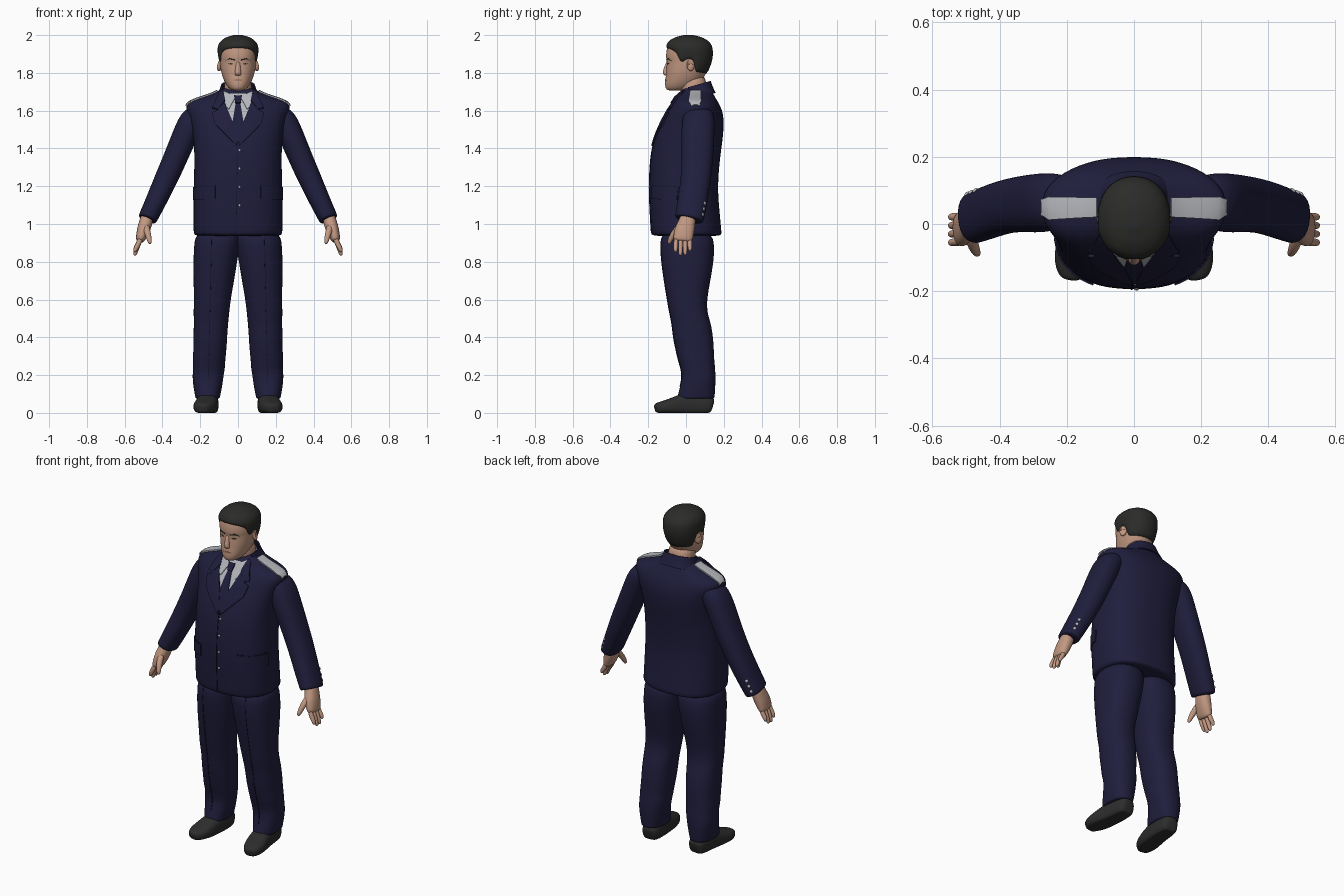
import bpy, bmesh, math
from mathutils import Vector
from mathutils.bvhtree import BVHTree

if "Cube" in bpy.data.objects:
    bpy.data.objects.remove(bpy.data.objects["Cube"])


def material(name, r, g, b):
    m = bpy.data.materials.new(name)
    m.use_nodes = True
    m.diffuse_color = (r, g, b, 1)
    m.node_tree.nodes["Principled BSDF"].inputs["Base Color"].default_value = (r, g, b, 1)
    return m


navy = material("navy cloth", .014, .013, .046)
seam = material("dark navy", .008, .008, .028)
skin = material("skin", .54, .315, .222)
lips = material("lip brown", .38, .19, .14)
hair_black = material("hair black", .024, .024, .022)
shoe_black = material("shoe black", .026, .026, .026)
grey = material("light grey cloth", .46, .47, .5)
silver = material("silver metal", .5, .5, .52)


def finish(name, bm, mat, mirror=False, thick=0, subsurf=2):
    mesh = bpy.data.meshes.new(name)
    bm.to_mesh(mesh)
    bm.free()
    mesh.materials.append(mat)
    mesh.shade_smooth()
    ob = bpy.data.objects.new(name, mesh)
    bpy.context.collection.objects.link(ob)
    if mirror:
        ob.modifiers.new("Mirror", 'MIRROR').use_mirror_merge = False
    if subsurf:
        sub = ob.modifiers.new("Smooth", 'SUBSURF')
        sub.levels = sub.render_levels = subsurf
    if thick:
        ob.modifiers.new("Thickness", 'SOLIDIFY').thickness = thick
        ob.modifiers.new("Crisp", 'EDGE_SPLIT')
    return ob


def oval(a, ru, rv, power):
    c, s = math.cos(a), math.sin(a)
    return (math.copysign(abs(c) ** (2 / power), c) * ru,
            math.copysign(abs(s) ** (2 / power), s) * rv)


def skin_rings(rows, caps=True):
    """Bridge equal rows of points into a tube."""
    bm = bmesh.new()
    loops = [[bm.verts.new(p) for p in row] for row in rows]
    n = len(loops[0])
    for lo, hi in zip(loops, loops[1:]):
        for i in range(n):
            bm.faces.new((lo[i], lo[(i + 1) % n], hi[(i + 1) % n], hi[i]))
    if caps:
        bm.faces.new(loops[0])
        bm.faces.new(loops[-1])
    bmesh.ops.recalc_face_normals(bm, faces=bm.faces)
    return bm


def loft(name, rings, mat, hint=None, power=2.3, n=24, mirror=False, caps=True,
         shape=None, keep=None, thick=0):
    """Rings are (x, y, z, ru, rv); flat unless a hint turns them along the path."""
    pts = [Vector(r[:3]) for r in rings]
    rows = []
    for i, r in enumerate(rings):
        u, v = Vector((1, 0, 0)), Vector((0, 1, 0))
        if hint:
            t = (pts[min(i + 1, len(pts) - 1)] - pts[max(i - 1, 0)]).normalized()
            u = Vector(hint)
            u = (u - t * u.dot(t)).normalized()
            v = t.cross(u)
        row = []
        for k in range(n):
            a, b = oval(math.tau * k / n, r[3], r[4], power)
            p = pts[i] + u * a + v * b
            row.append(shape(p) if shape else p)
        rows.append(row)
    bm = skin_rings(rows, caps)
    if keep:
        bmesh.ops.delete(bm, geom=[v for v in bm.verts if not keep(v.co)], context='VERTS')
    return finish(name, bm, mat, mirror, thick)


def box_rows(rows):
    """(z, x in, x out, y front, y back) to rings."""
    return [((a + b) / 2, (f + k) / 2, z, (b - a) / 2, (k - f) / 2) for z, a, b, f, k in rows]


def trees(targets):
    dg = bpy.context.evaluated_depsgraph_get()
    dg.update()
    return [BVHTree.FromObject(t, dg) for t in targets]


def cast(bvhs, p, d):
    hits = [h for h in (b.ray_cast(p, d) for b in bvhs) if h[0]]
    return min(hits, key=lambda h: h[3]) if hits else min(
        (b.find_nearest(p) for b in bvhs), key=lambda h: h[3])


def plate(name, outline, targets, mat, lift=.004, thick=.005, mirror=False, down=False):
    """Lay a flat outline over a surface, from the front or from above."""
    place = (lambda a, b: (a, b, 3)) if down else (lambda a, b: (a, -2, b))
    d = Vector((0, 0, -1) if down else (0, 1, 0))
    bm = bmesh.new()
    bm.faces.new([bm.verts.new(place(*p)) for p in outline])
    bmesh.ops.triangulate(bm, faces=bm.faces)
    for axis, col in (((1, 0, 0), 0), ((0, 1, 0) if down else (0, 0, 1), 1)):
        lo, hi = min(p[col] for p in outline), max(p[col] for p in outline)
        for k in range(1, int((hi - lo) / .012) + 1):
            bmesh.ops.bisect_plane(bm, geom=bm.verts[:] + bm.edges[:] + bm.faces[:],
                                   plane_co=Vector(axis) * (lo + k * .012), plane_no=axis)
    bvhs = trees(targets)
    for v in bm.verts:
        co, no = cast(bvhs, v.co, d)[:2]
        v.co = co + no * lift
    bm.normal_update()
    for f in bm.faces:
        if f.normal.dot(d) > 0:
            f.normal_flip()
    return finish(name, bm, mat, mirror, thick, 0)


def stud(name, start, d, targets, size, mirror=False):
    co, no = cast(trees(targets), Vector(start), Vector(d))[:2]
    bm = bmesh.new()
    bmesh.ops.create_uvsphere(bm, u_segments=12, v_segments=8, radius=size)
    for v in bm.verts:
        v.co = co + v.co - no * v.co.dot(no) * .4
    return finish(name, bm, silver, mirror, 0, 0)


# Jacket body and sleeves
body = [(.936, .235, -.182, .19), (.943, .236, -.184, .19), (1.1, .236, -.193, .175),
        (1.2, .235, -.196, .168), (1.35, .231, -.19, .18), (1.45, .235, -.17, .196),
        (1.55, .255, -.125, .203), (1.61, .278, -.092, .19), (1.642, .272, -.068, .172),
        (1.665, .21, -.053, .158), (1.688, .135, -.04, .145), (1.71, .095, -.025, .132),
        (1.725, .08, -.015, .12)]
jacket = loft("jacket", box_rows([(z, -w, w, f, b) for z, w, f, b in body]), navy, n=32, power=2.4)
sleeve = loft("sleeves", [(.18, .07, 1.59, .07, .045), (.24, .067, 1.568, .086, .07),
                          (.281, .062, 1.47, .089, .067), (.331, .06, 1.35, .084, .064),
                          (.38, .053, 1.24, .08, .062), (.43, .036, 1.13, .08, .056),
                          (.478, .018, 1.03, .077, .051), (.481, .016, 1.022, .076, .05)],
              navy, hint=(0, 1, 0), mirror=True)

# Trousers with soft folds, and shoes
trousers = loft("trousers", box_rows([
    (.97, -.02, .225, -.135, .14), (.88, -.01, .234, -.138, .152), (.8, .004, .237, -.132, .147),
    (.7, .02, .236, -.117, .13), (.6, .038, .234, -.1, .111), (.53, .046, .236, -.088, .113),
    (.47, .052, .234, -.074, .134), (.4, .057, .237, -.068, .144), (.34, .06, .236, -.055, .148),
    (.28, .067, .241, -.042, .15), (.24, .068, .238, -.028, .155), (.19, .077, .242, -.02, .157),
    (.14, .083, .237, -.032, .156), (.08, .096, .226, -.047, .152), (.074, .097, .225, -.046, .15)]),
    navy, mirror=True)
plate("trouser_creases", [(.156, .14), (.16, .14), (.142, .93), (.138, .93)], [trousers], seam,
      .003, .003, True)
loft("shoes", [(.153, .143, .035, .03, .035), (.154, .13, .04, .05, .05), (.156, .06, .045, .055, .06),
               (.162, -.01, .045, .057, .062), (.172, -.07, .035, .062, .045),
               (.183, -.12, .03, .057, .034), (.19, -.155, .025, .037, .028),
               (.192, -.165, .022, .02, .018)], shoe_black, hint=(1, 0, 0), power=2.6, mirror=True,
     shape=lambda p: Vector((p.x, p.y, max(p.z, 0))))

# Hands
loft("palms", [(.48, .012, 1.05, .042, .034), (.487, .006, 1.01, .045, .036),
               (.5, -.008, .97, .054, .036), (.515, -.016, .925, .053, .027),
               (.521, -.018, .905, .048, .02)], skin, hint=(0, 1, 0), n=16, mirror=True)
for label, y, tip in (("index", -.052, .85), ("middle", -.028, .832),
                      ("ring", -.004, .834), ("little", .02, .856)):
    loft(label + "_fingers", [(.513, y, .93, .0135, .015), (.529, y * 1.03, .89, .0135, .015),
                              (.543, y * 1.06, tip + .018, .0125, .013),
                              (.547, y * 1.06, tip, .008, .008)],
         skin, hint=(0, 1, 0), power=2, n=8, mirror=True)
loft("thumbs", [(.492, -.02, 1.0, .018, .022), (.48, -.06, .958, .019, .019),
                (.47, -.083, .92, .015, .015), (.464, -.092, .893, .009, .009)],
     skin, hint=(0, 1, 0), power=2, n=8, mirror=True)

# Head, neck and features
face = [(1.706, .026, -.09, -.03), (1.713, .044, -.107, .02), (1.74, .066, -.113, .07),
        (1.78, .083, -.107, .098), (1.82, .093, -.105, .118), (1.86, .097, -.101, .128),
        (1.875, .098, -.106, .13), (1.9, .1, -.106, .131), (1.94, .097, -.1, .126),
        (1.965, .08, -.08, .105), (1.98, .052, -.05, .075), (1.987, .02, -.01, .035)]
head = loft("head", box_rows([(z, -w, w, f, b) for z, w, f, b in face]), skin, n=32, power=2.15)
loft("neck", [(0, .05, 1.62, .075, .07), (0, .04, 1.7, .073, .068), (0, .035, 1.8, .075, .075)], skin)
loft("nose", [(0, -.094, 1.865, .01, .008), (0, -.101, 1.835, .013, .013),
              (0, -.108, 1.805, .017, .017), (0, -.106, 1.792, .019, .015),
              (0, -.1, 1.784, .012, .009)], skin, power=2, n=12)
loft("ears", [(.084, .02, 1.84, .018, .026), (.095, .024, 1.841, .022, .034),
              (.103, .028, 1.843, .021, .033), (.102, .028, 1.843, .012, .022)],
     skin, hint=(0, 1, 0), power=2, n=14, mirror=True)
plate("eyes", [(.022, 1.847), (.037, 1.852), (.053, 1.848), (.037, 1.844)], [head], hair_black,
      .002, .003, True)
plate("eyebrows", [(.017, 1.866), (.045, 1.872), (.064, 1.864), (.045, 1.878), (.017, 1.871)],
      [head], hair_black, .003, .004, True)
plate("mouth", [(-.03, 1.762), (-.01, 1.767), (.01, 1.767), (.03, 1.762), (.01, 1.757), (-.01, 1.757)],
      [head], lips, .002, .003)


def table(rows, x):
    for a, b in zip(rows, rows[1:]):
        if x <= b[0]:
            t = max(0, (x - a[0]) / (b[0] - a[0]))
            return [p + (q - p) * t for p, q in zip(a, b)]
    return rows[-1]


# Hair follows the skull down to a hairline that varies around the head
hairline = [(-1, 1.775), (-.4, 1.785), (-.22, 1.855), (.08, 1.872), (.16, 1.84),
            (.34, 1.85), (.48, 1.9), (.8, 1.925), (1, 1.932)]
rows = []
for j in range(10):
    t, row = j / 9, []
    for k in range(56):
        a = math.tau * k / 56
        base = table(hairline, -math.sin(a))[1]
        z, w, f, b = table(face, base + (1.987 - base) * math.sin(t * math.pi / 2))
        grow = 1.04 + .07 * min(1, t * 3)
        x, y = oval(a, w * grow, (b - f) / 2 * grow, 2.15)
        row.append((x, (f + b) / 2 + y, z + .014 * t))
    rows.append(row)
finish("hair", skin_rings(rows), hair_black, subsurf=1)

# Collars, shirt, tie and lapels
lean = lambda p: Vector((p.x, p.y, p.z + .28 * (p.y - .05)))
loft("shirt_collar", [(0, .045, 1.66, .088, .086), (0, .042, 1.69, .083, .08), (0, .04, 1.718, .079, .075)],
     grey, caps=False, shape=lean, thick=.005)
loft("jacket_collar", [(0, .057, 1.665, .122, .1), (0, .054, 1.7, .1, .088), (0, .051, 1.735, .09, .08)],
     navy, n=40, caps=False, shape=lean, keep=lambda c: c.y > .0, thick=.007)
plate("shirt_front", [(-.085, 1.69), (-.05, 1.56), (0, 1.48), (.05, 1.56), (.085, 1.69)], [jacket], grey, .003, .004)
plate("shirt_collar_points", [(.012, 1.672), (.075, 1.7), (.066, 1.62), (.048, 1.605)], [jacket],
      grey, .008, .005, True)
plate("tie_knot", [(-.021, 1.675), (.021, 1.675), (.014, 1.635), (-.014, 1.635)], [jacket], navy, .013, .009)
plate("tie_blade", [(-.012, 1.64), (.012, 1.64), (.03, 1.53), (0, 1.42), (-.03, 1.53)], [jacket],
      navy, .007, .006)
plate("lapels", [(.07, 1.645), (.108, 1.6), (.135, 1.588), (.122, 1.53), (.007, 1.412),
                 (.004, 1.44), (.024, 1.53), (.054, 1.6)], [jacket], navy, .009, .009, True)
plate("collar_leaves", [(.078, 1.705), (.098, 1.69), (.135, 1.612), (.105, 1.603), (.067, 1.652)], [jacket],
      navy, .011, .009, True)

# Jacket front, pockets and shoulder boards
plate("front_seam", [(-.012, .945), (-.008, .945), (-.002, 1.42), (-.006, 1.42)], [jacket], seam, .003, .003)
plate("pocket_flaps", [(.12, 1.135), (.232, 1.128), (.232, 1.195), (.12, 1.2)], [jacket], navy, .006, .008, True)
plate("pocket_edges", [(.12, 1.2), (.23, 1.195), (.23, 1.2), (.12, 1.205)], [jacket], seam, .003, .003, True)
plate("shoulder_boards", [(.108, .022), (.25, .014), (.27, .028), (.27, .072), (.25, .08), (.108, .078)],
      [jacket, sleeve], grey, .008, .009, True, True)

# Metal buttons and pins
for i in range(4):
    stud(f"front_button_{i + 1}", (.008, -2, 1.39 - .097 * i), (0, 1, 0), [jacket], .007)
stud("collar_pins", (.098, -2, 1.625), (0, 1, 0), [jacket], .013, True)
for i in range(3):
    stud(f"cuff_buttons_{i + 1}", (.497 - .012 * i, 2, 1.05 + .03 * i), (0, -1, 0), [sleeve], .009, True)
